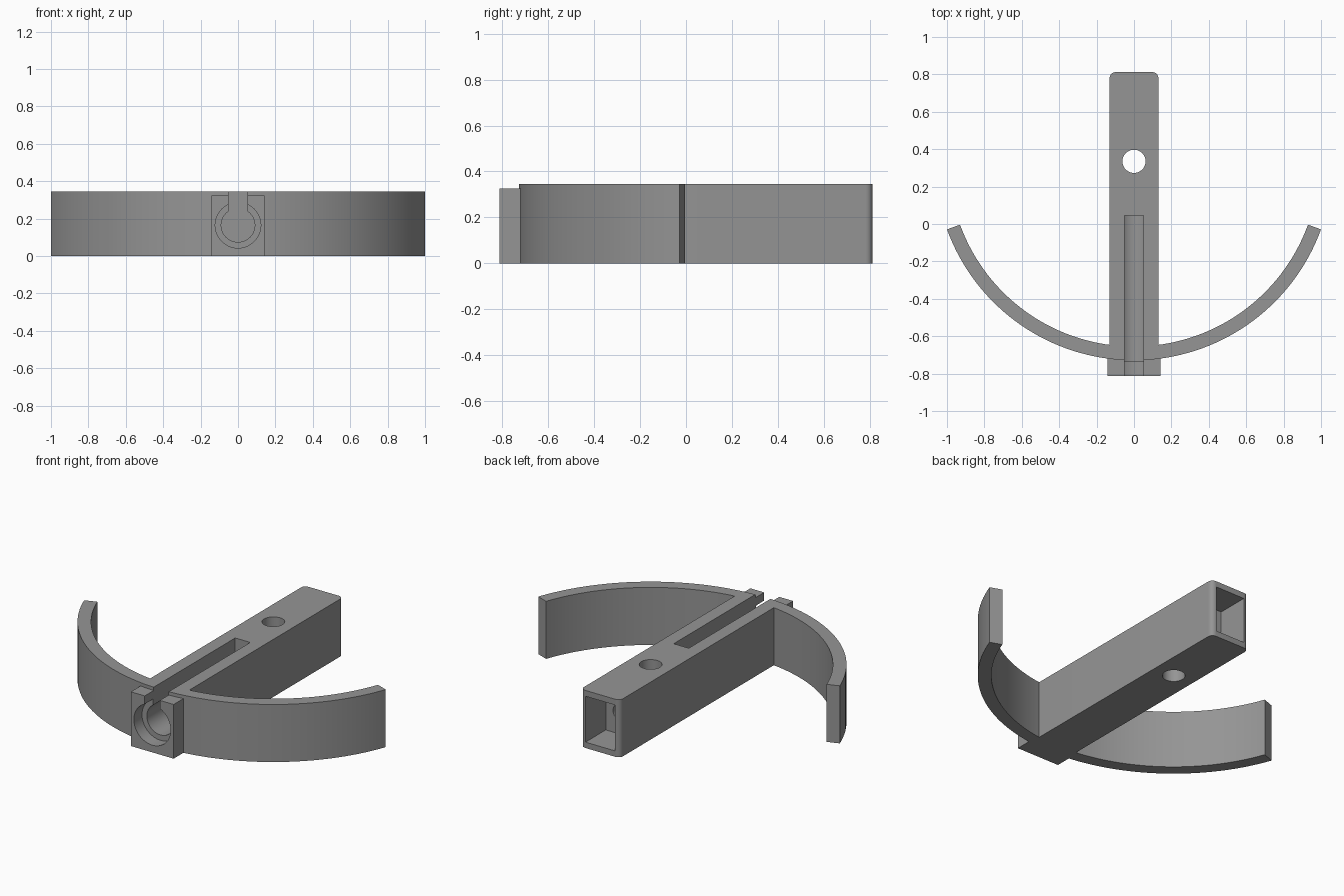
import bpy, bmesh, math
from mathutils import Matrix

if "Cube" in bpy.data.objects:
    bpy.data.objects.remove(bpy.data.objects["Cube"])

H = 0.345            # overall height
CY = 0.335           # centre of the curved band and of the pin hole
BORE_Z = 0.165

grey = bpy.data.materials.new("plain grey")
grey.diffuse_color = (0.3, 0.3, 0.3, 1)
grey.use_nodes = True
grey.node_tree.nodes["Principled BSDF"].inputs["Base Color"].default_value = grey.diffuse_color


def make(name, bm):
    bmesh.ops.recalc_face_normals(bm, faces=bm.faces)
    me = bpy.data.meshes.new(name)
    bm.to_mesh(me)
    bm.free()
    ob = bpy.data.objects.new(name, me)
    bpy.context.collection.objects.link(ob)
    me.materials.append(grey)
    return ob


def prism(name, pts, z0, z1):
    bm = bmesh.new()
    face = bm.faces.new([bm.verts.new((x, y, z0)) for x, y in pts])
    ext = bmesh.ops.extrude_face_region(bm, geom=[face])
    bmesh.ops.translate(bm, vec=(0, 0, z1 - z0),
                        verts=[v for v in ext["geom"] if isinstance(v, bmesh.types.BMVert)])
    return make(name, bm)


def box(name, hx, y0, y1, z0, z1):
    return prism(name, [(-hx, y0), (hx, y0), (hx, y1), (-hx, y1)], z0, z1)


def rod(name, r, a, b, along_y=True):
    """Cylinder along y at bore height, or along z at the pin hole."""
    bm = bmesh.new()
    bmesh.ops.create_cone(bm, cap_ends=True, segments=48, radius1=r, radius2=r, depth=b - a)
    if along_y:
        m = Matrix.Translation((0, (a + b) / 2, BORE_Z)) @ Matrix.Rotation(math.pi / 2, 4, 'X')
    else:
        m = Matrix.Translation((0, CY, (a + b) / 2))
    bm.transform(m)
    return make(name, bm)


def arc(cx, cy, r, a0, a1, n):
    return [(cx + r * math.cos(math.radians(a0 + (a1 - a0) * i / n)),
             cy + r * math.sin(math.radians(a0 + (a1 - a0) * i / n))) for i in range(n + 1)]


def combine(target, other, op):
    mod = target.modifiers.new(op, 'BOOLEAN')
    mod.operation, mod.object, mod.solver = op, other, 'EXACT'
    bpy.context.view_layer.objects.active = target
    bpy.ops.object.modifier_apply(modifier=mod.name)
    bpy.data.objects.remove(other)


# Curved band
body = prism("curved_clip_body", arc(0, CY, 1.064, 200, 340, 64) + arc(0, CY, 0.99, 340, 200, 64), 0, H)

# Long bar with rounded rear corners
bar = prism("bar", [(-0.13, -0.69), (0.13, -0.69)]
            + arc(0.10, 0.782, 0.03, 0, 90, 6) + arc(-0.10, 0.782, 0.03, 90, 180, 6), 0, H)
combine(body, bar, 'UNION')

# Front socket block
combine(body, box("socket_block", 0.142, -0.812, -0.69, 0, 0.325), 'UNION')

# Bores, top slot, pin hole and rear pocket
for cutter in (
    rod("counterbore", 0.122, -0.9, -0.735),
    rod("long_bore", 0.09, -0.9, 0.045),
    box("top_slot", 0.05, -0.9, 0.045, BORE_Z, 0.5),
    box("rear_pocket", 0.098, 0.62, 0.9, 0.035, 0.31),
    rod("pin_hole", 0.062, -0.1, 0.5, along_y=False),
    rod("pocket_bore", 0.05, CY, 0.7),
):
    combine(body, cutter, 'DIFFERENCE')

bpy.ops.object.select_all(action='DESELECT')
body.select_set(True)
bpy.context.view_layer.objects.active = body
bpy.ops.object.shade_smooth_by_angle(angle=math.radians(30))
